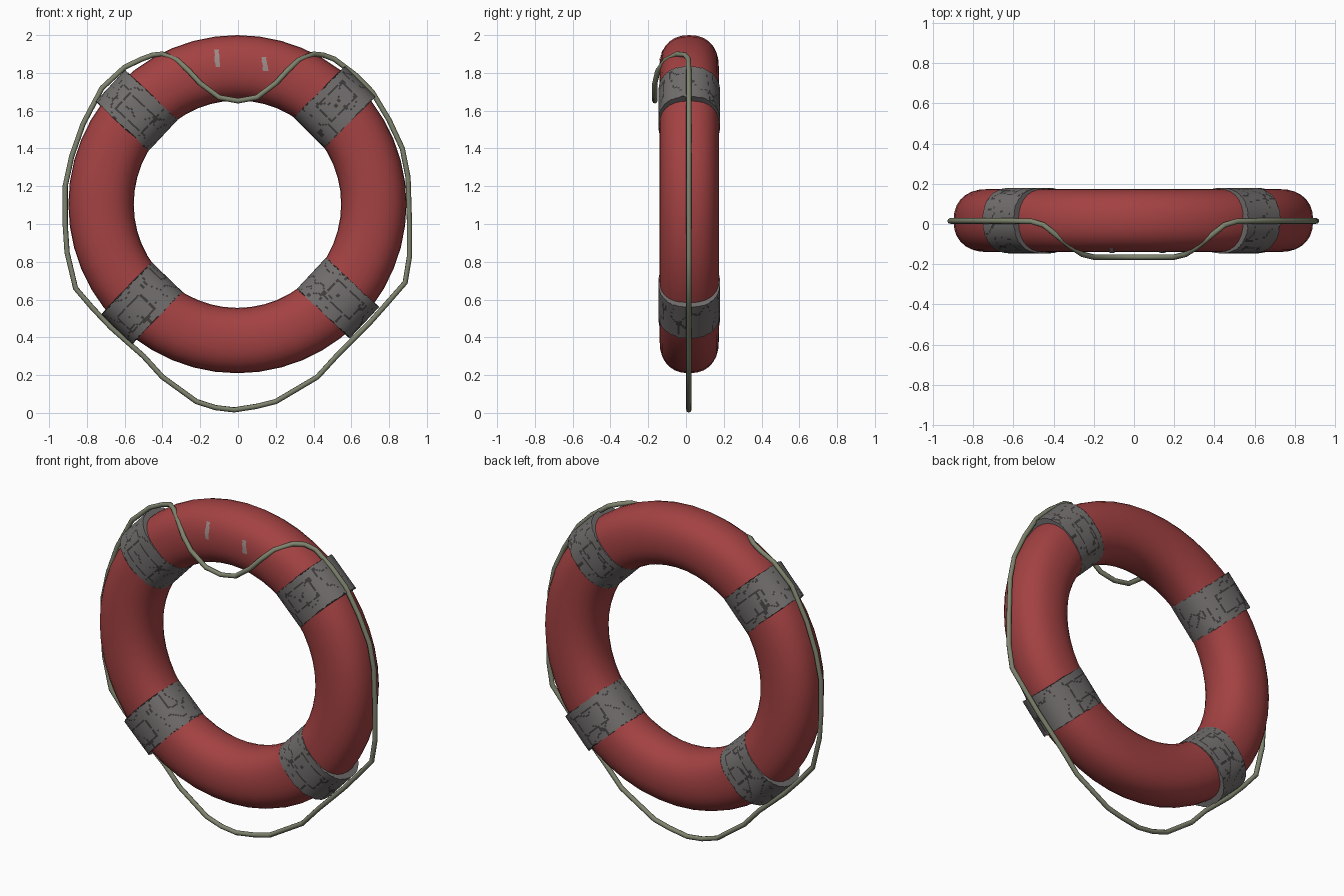
import bpy, bmesh, math, random
from mathutils import Vector, noise

if "Cube" in bpy.data.objects:
    bpy.data.objects.remove(bpy.data.objects["Cube"])

random.seed(4)
CX, CY, CZ = -0.003, 0.017, 1.105      # ring centre
R_MID, R_HALF, Y_HALF = 0.722, 0.173, 0.157
POWER = 2.3                            # squareness of the tube section


def material(name, color):
    m = bpy.data.materials.new(name)
    m.diffuse_color = (*color, 1)
    m.use_nodes = True
    m.node_tree.nodes["Principled BSDF"].inputs["Base Color"].default_value = m.diffuse_color
    return m


RED = material("faded red", (0.37, 0.054, 0.055))
GREY = material("grey tape", (0.165, 0.155, 0.152))
DARK = material("dark crease", (0.05, 0.047, 0.046))
ROPE = material("olive rope", (0.21, 0.23, 0.155))
WORN = material("worn grey", (0.33, 0.25, 0.24))


def section(t, half_r, half_y):
    """Rounded-square section point: (radial, y) offsets."""
    c, s = math.cos(t), math.sin(t)
    return (half_r * math.copysign(abs(c) ** (2 / POWER), c),
            half_y * math.copysign(abs(s) ** (2 / POWER), s))


def place(phi, radial, tangent, y):
    """Point in the frame of the ring at angle phi."""
    c, s = math.cos(phi), math.sin(phi)
    return Vector((CX + radial * c - tangent * s, CY + y, CZ + radial * s + tangent * c))


def finish(bm, name, mats, angle=45):
    bmesh.ops.recalc_face_normals(bm, faces=bm.faces)
    me = bpy.data.meshes.new(name)
    bm.to_mesh(me)
    bm.free()
    ob = bpy.data.objects.new(name, me)
    bpy.context.collection.objects.link(ob)
    for m in mats:
        me.materials.append(m)
    bpy.ops.object.select_all(action='DESELECT')
    ob.select_set(True)
    bpy.context.view_layer.objects.active = ob
    bpy.ops.object.shade_smooth_by_angle(angle=math.radians(angle))
    return ob


# Float ring
N, M = 48, 28
bm = bmesh.new()
rows = []
for i in range(N):
    row = []
    for j in range(M):
        r, y = section(2 * math.pi * j / M, R_HALF, Y_HALF)
        row.append(bm.verts.new(place(2 * math.pi * i / N, R_MID + r, 0, y)))
    rows.append(row)
for i in range(N):
    a, b = rows[i], rows[(i + 1) % N]
    for j in range(M):
        k = (j + 1) % M
        bm.faces.new((a[j], a[k], b[k], b[j]))
finish(bm, "float_ring", [RED])


# Tape bands: straight sleeves around the tube, with creases and a stitched patch
def band(name, degrees, seed):
    phi, around, along, half = math.radians(degrees), 96, 24, 0.112
    bm = bmesh.new()
    rows = []
    for i in range(along + 1):
        s = -half + 2 * half * i / along
        row = []
        for j in range(around):
            r, y = section(2 * math.pi * j / around, 0.192, 0.163)
            ragged = random.uniform(-0.004, 0.004) if i in (0, along) else 0
            row.append(bm.verts.new(place(phi, 0.728 + r, s + ragged, y)))
        rows.append(row)
    for i in range(along):
        for j in range(around):
            k = (j + 1) % around
            f = bm.faces.new((rows[i][j], rows[i][k], rows[i + 1][k], rows[i + 1][j]))
            # creases run mostly across the band
            t = 2 * math.pi * j / around
            p = Vector((2.6 * math.cos(t), 2.6 * math.sin(t), 0.09 * i + 9 * seed))
            crease = abs(noise.noise(p)) < 0.035
            # outlines of the stitched patches on the front and the back
            u = abs(j % (around // 2) - around // 4 - 5 + 3 * (seed % 3))
            v = abs(i - 13)
            stitch = (u == 7 and v <= 6) or (v == 6 and u <= 7)
            f.material_index = 1 if crease or (stitch and (i + j) % 7) else 0
    for row in (rows[0], rows[-1]):
        bm.faces.new(row)
    finish(bm, name, [GREY, DARK])


for n, (label, deg) in enumerate((("upper_right", 45), ("upper_left", 137),
                                  ("lower_left", 226), ("lower_right", -43))):
    band("tape_band_" + label, deg, n + 1)


# Worn paint marks on the upper front
def worn_mark(name, x, z0, z1, width):
    bm = bmesh.new()
    last = None
    for i in range(7):
        z = z0 + (z1 - z0) * i / 6
        pair = []
        for side in (-1, 1):
            px = x + side * width / 2 + random.uniform(-0.004, 0.004) - 0.012 * (i / 6 - 0.5)
            q = (math.hypot(px - CX, z - CZ) - R_MID) / R_HALF
            y = CY - Y_HALF * (1 - abs(q) ** POWER) ** (1 / POWER) - 0.004
            pair.append(bm.verts.new((px, y, z)))
        if last:
            bm.faces.new((last[0], last[1], pair[1], pair[0]))
        last = pair
    finish(bm, name, [WORN])


worn_mark("worn_mark_left", -0.11, 1.83, 1.925, 0.025)
worn_mark("worn_mark_right", 0.14, 1.81, 1.885, 0.025)

# Grab rope: the swag over the front (x, y, z), then the loop behind (x, z)
swag_left = [(0, -.165, 1.652), (-.1, -.165, 1.67), (-.2, -.165, 1.745), (-.26, -.15, 1.81),
             (-.32, -.11, 1.867), (-.4, -.045, 1.9), (-.45, -.005, 1.895), (-.51, .013, 1.873)]
loop = [(-.6, 1.83), (-.72, 1.72), (-.82, 1.53), (-.88, 1.36), (-.915, 1.2), (-.915, 1.0),
        (-.905, .85), (-.86, .66), (-.77, .555), (-.67, .45), (-.5, .3), (-.4, .19),
        (-.22, .06), (-.12, .028), (-.02, .016), (.1, .035), (.2, .06), (.42, .19), (.53, .31),
        (.7, .48), (.78, .57), (.885, .69), (.908, .83), (.908, 1.0), (.9, 1.25), (.87, 1.4),
        (.8, 1.55), (.71, 1.7), (.62, 1.79)]
swag_right = [(-x, y, z) for x, y, z in reversed(swag_left[1:])]
path = swag_left + [(x, .015, z) for x, z in loop] + swag_right

curve = bpy.data.curves.new("rope_path", 'CURVE')
curve.dimensions = '3D'
curve.bevel_depth = 0.014
curve.bevel_resolution = 2
spline = curve.splines.new('POLY')
spline.points.add(len(path) - 1)
for pt, co in zip(spline.points, path):
    pt.co = (*co, 1)
spline.use_cyclic_u = True
rope = bpy.data.objects.new("grab_rope", curve)
bpy.context.collection.objects.link(rope)
curve.materials.append(ROPE)
bpy.ops.object.select_all(action='DESELECT')
rope.select_set(True)
bpy.context.view_layer.objects.active = rope
bpy.ops.object.convert(target='MESH')
bpy.ops.object.shade_smooth_by_angle(angle=math.radians(60))
